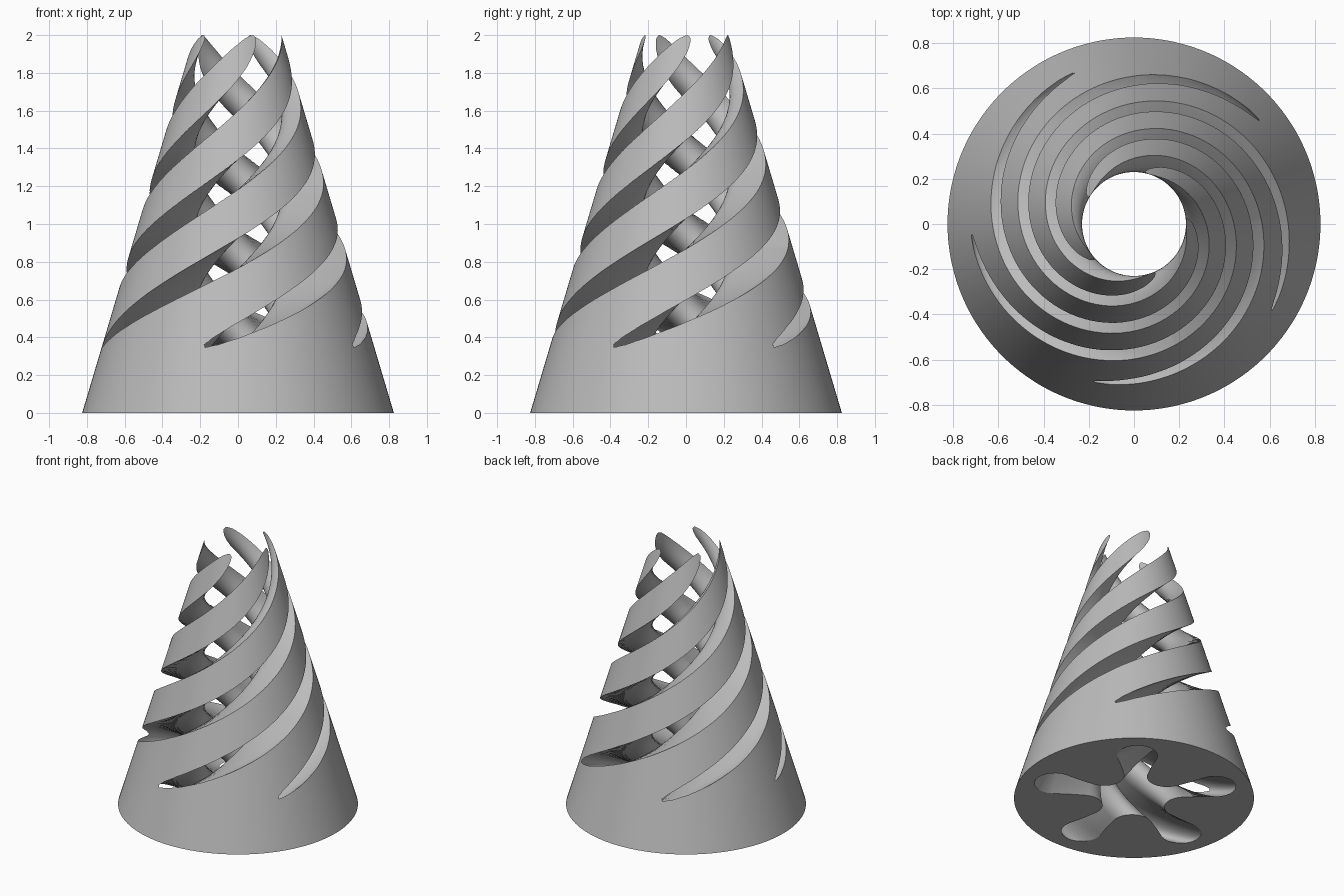
import bpy, bmesh
from math import sin, cos, pi, radians, atan2, acos, hypot

old = bpy.data.objects.get("Cube")
if old:
    bpy.data.objects.remove(old, do_unlink=True)

LOBES = 5
BASE_R, TOP_R, HEIGHT = 0.825, 0.23, 2.0
LOBE_R, FIN_R = 0.14, 0.14          # rounding of the lobes and of the fins between them
LOBE_REACH = 0.722
TWIST = radians(172.7)              # per unit of height
START = radians(-19.8)

grey = bpy.data.materials.new("plain_grey")
grey.use_nodes = True
colour = (0.5, 0.5, 0.5, 1)
grey.diffuse_color = colour
grey.node_tree.nodes["Principled BSDF"].inputs["Base Color"].default_value = colour


def make_object(name, bm):
    bmesh.ops.recalc_face_normals(bm, faces=bm.faces)
    mesh = bpy.data.meshes.new(name)
    bm.to_mesh(mesh)
    bm.free()
    mesh.materials.append(grey)
    ob = bpy.data.objects.new(name, mesh)
    bpy.context.collection.objects.link(ob)
    return ob


def loft(name, rings):
    """Skin a stack of closed rings and cap both ends."""
    bm = bmesh.new()
    loops = [[bm.verts.new(p) for p in ring] for ring in rings]
    n = len(loops[0])
    for low, high in zip(loops, loops[1:]):
        for i in range(n):
            j = (i + 1) % n
            bm.faces.new((low[i], low[j], high[j], high[i]))
    bm.faces.new(loops[0][::-1])
    bm.faces.new(loops[-1])
    return make_object(name, bm)


def arc(cx, cy, r, a0, a1, steps):
    return [(cx + r * cos(a0 + (a1 - a0) * i / steps),
             cy + r * sin(a0 + (a1 - a0) * i / steps)) for i in range(steps + 1)]


def flower_section():
    """Rounded lobes joined by tangent lines to rounded fins."""
    half = pi / LOBES
    lx = LOBE_REACH - LOBE_R
    fin = TOP_R + FIN_R
    fx, fy = fin * cos(half), fin * sin(half)
    toward = atan2(fy, fx - lx)
    t = toward - acos((LOBE_R + FIN_R) / hypot(fx - lx, fy))
    unit = arc(lx, 0, LOBE_R, -t, t, 14)
    unit += arc(fx, fy, FIN_R, t + pi, 2 * (half + pi) - (t + pi), 10)
    points = []
    for k in range(LOBES):
        c, s = cos(2 * half * k), sin(2 * half * k)
        points += [(x * c - y * s, x * s + y * c) for x, y in unit]
    return points


# Solid cone
def circle_at(z):
    r = BASE_R + (TOP_R - BASE_R) * z / HEIGHT
    return [(x, y, z) for x, y in arc(0, 0, r, 0, 2 * pi, 144)[:-1]]


cone = loft("spiral_cone", [circle_at(0.05 * i) for i in range(43)])

# Twisted lobed core, cut out of the cone
section = flower_section()


def twisted(z):
    c, s = cos(START + TWIST * z), sin(START + TWIST * z)
    return [(x * c - y * s, x * s + y * c, z) for x, y in section]


core = loft("twisted_core_cutter", [twisted(-0.05 + 0.02 * i) for i in range(112)])
core.hide_render = True
core.hide_set(True)

cut = cone.modifiers.new("core_cut", "BOOLEAN")
cut.operation = "DIFFERENCE"
cut.solver = "EXACT"
cut.object = core
bpy.ops.object.select_all(action="DESELECT")
bpy.context.view_layer.objects.active = cone
cone.select_set(True)
bpy.ops.object.modifier_apply(modifier=cut.name)
bpy.data.objects.remove(core, do_unlink=True)
bpy.ops.object.shade_smooth_by_angle(angle=radians(30))
